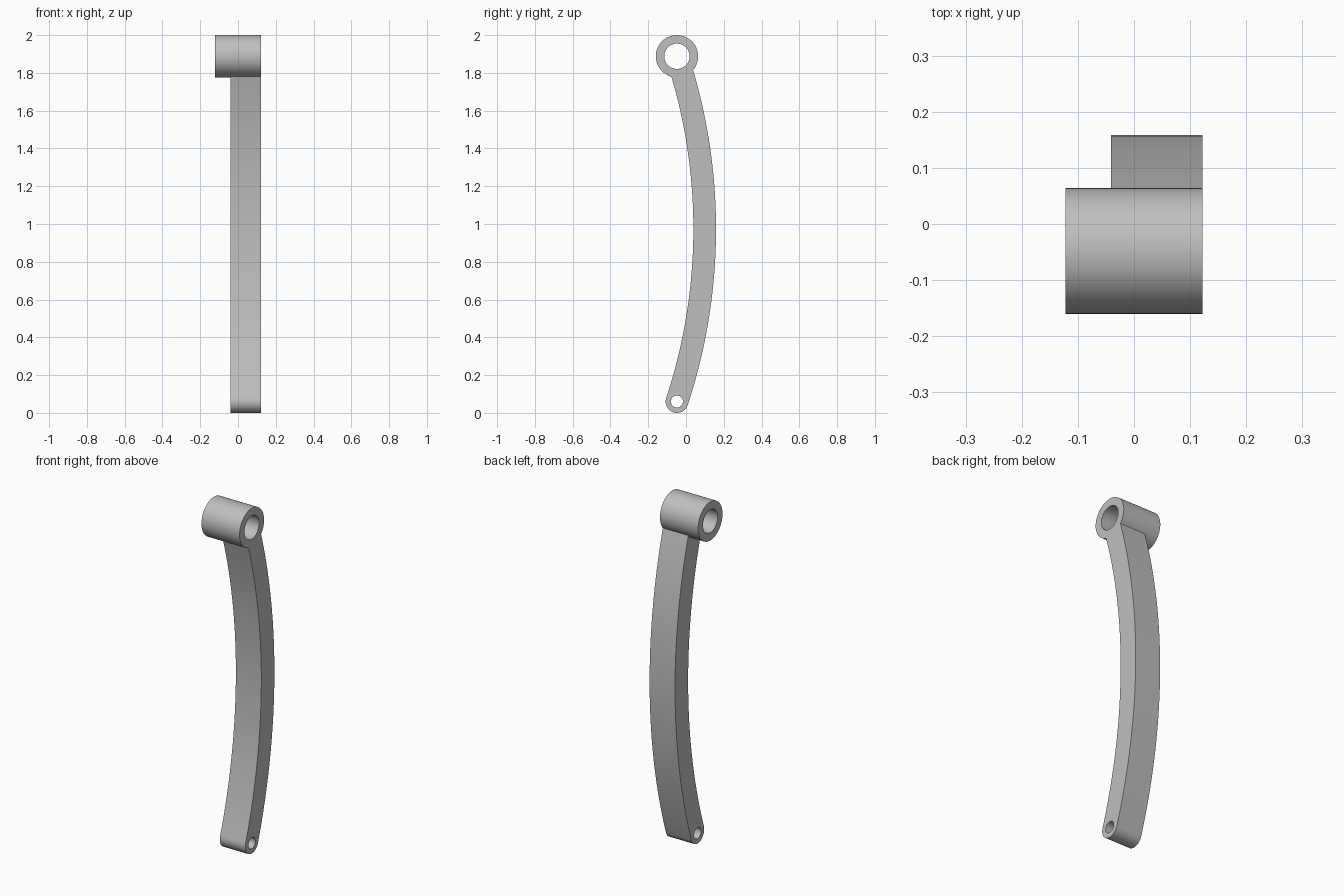
import bpy
from math import sin, cos, atan2, asin, acos, hypot, radians, pi
from mathutils import Matrix

cube = bpy.data.objects.get("Cube")
if cube:
    bpy.data.objects.remove(cube, do_unlink=True)

# Plain grey metal
grey = bpy.data.materials.new("grey_metal")
grey.use_nodes = True
colour = (0.52, 0.52, 0.52, 1)
grey.diffuse_color = colour
grey.node_tree.nodes["Principled BSDF"].inputs["Base Color"].default_value = colour

# Side-on layout: pivots as (y, z), and the concentric arcs of the arm
BOSS, BOSS_R, BOSS_HOLE = (-0.048, 1.888), 0.112, 0.067
PIN, PIN_R, PIN_HOLE = (-0.048, 0.06), 0.06, 0.032
BOW = 0.147
half = (BOSS[1] - PIN[1]) / 2
ARC_R = (half ** 2 + BOW ** 2) / (2 * BOW)
ARC = (PIN[0] + BOW - ARC_R, PIN[1] + half)


def arc(centre, radius, start, end, steps):
    """Points along a circular arc, both ends included."""
    angles = [start + (end - start) * i / steps for i in range(steps + 1)]
    return [(centre[0] + radius * cos(a), centre[1] + radius * sin(a)) for a in angles]


def circle(centre, radius, steps=64):
    return arc(centre, radius, 0, 2 * pi, steps)[:-1]


def plate(name, outlines, x_min, x_max):
    """Extrude side-on outlines (the later ones are holes) along x."""
    curve = bpy.data.curves.new(name + "_profile", "CURVE")
    curve.dimensions = "2D"
    curve.fill_mode = "BOTH"
    curve.extrude = (x_max - x_min) / 2
    for points in outlines:
        spline = curve.splines.new("POLY")
        spline.points.add(len(points) - 1)
        for p, (y, z) in zip(spline.points, points):
            p.co = (y, z, 0, 1)
        spline.use_cyclic_u = True
    obj = bpy.data.objects.new(name, curve)
    bpy.context.collection.objects.link(obj)
    bpy.ops.object.select_all(action="DESELECT")
    obj.select_set(True)
    bpy.context.view_layer.objects.active = obj
    bpy.ops.object.convert(target="MESH")
    obj = bpy.context.view_layer.objects.active
    # Stand the profile up in the y-z plane
    turn = Matrix.Rotation(pi / 2, 4, "Z") @ Matrix.Rotation(pi / 2, 4, "X")
    obj.data.transform(Matrix.Translation(((x_min + x_max) / 2, 0, 0)) @ turn)
    # Weld the rims and make the normals agree
    bpy.ops.object.mode_set(mode="EDIT")
    bpy.ops.mesh.select_all(action="SELECT")
    bpy.ops.mesh.remove_doubles(threshold=0.0001)
    bpy.ops.mesh.normals_make_consistent(inside=False)
    bpy.ops.object.mode_set(mode="OBJECT")
    obj.data.materials.clear()
    obj.data.materials.append(grey)
    bpy.ops.object.shade_smooth_by_angle(angle=radians(30))
    return obj


def meeting_angle(radius):
    """Angle on an arm arc where it runs into the boss."""
    dy, dz = BOSS[0] - ARC[0], BOSS[1] - ARC[1]
    d = hypot(dy, dz)
    return atan2(dz, dy) - acos((d * d + radius ** 2 - BOSS_R ** 2) / (2 * d * radius))


# Curved arm: outer edge up, around the boss, inner edge down, rounded end
tilt = asin(half / ARC_R)
outer = arc(ARC, ARC_R + PIN_R, -tilt, meeting_angle(ARC_R + PIN_R), 48)
inner = arc(ARC, ARC_R - PIN_R, meeting_angle(ARC_R - PIN_R), -tilt, 48)
a0, a1 = (atan2(z - BOSS[1], y - BOSS[0]) for y, z in (outer[-1], inner[0]))
seat = arc(BOSS, BOSS_R, a0, a1, 12)[1:-1]
end = arc(PIN, PIN_R, -tilt - pi, -tilt, 32)[1:-1]
plate("curved_arm", [outer + seat + inner + end, circle(PIN, PIN_HOLE, 48)], -0.041, 0.122)

# Pivot sleeve at the top
plate("pivot_sleeve", [circle(BOSS, BOSS_R, 96), circle(BOSS, BOSS_HOLE)], -0.122, 0.122)
